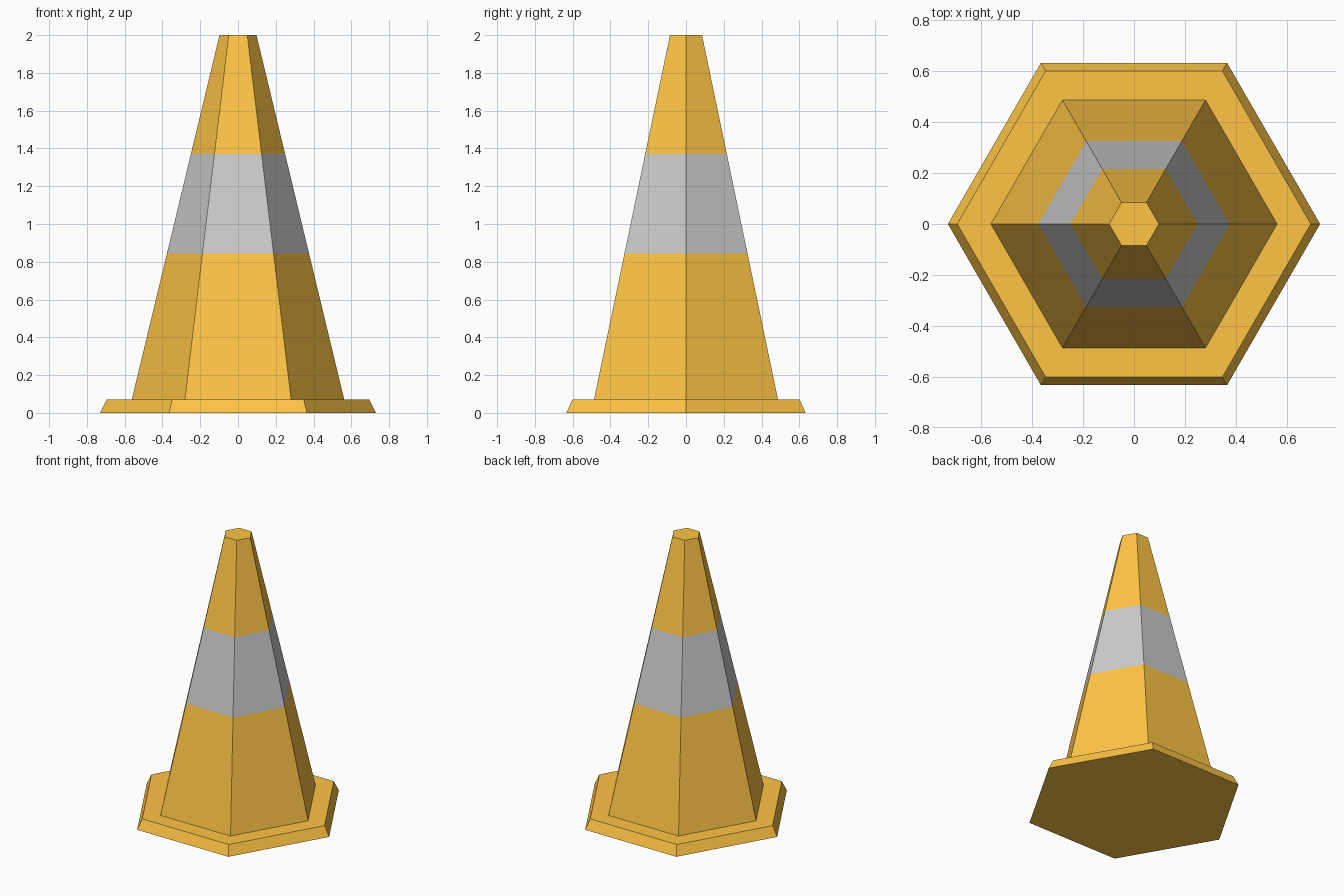
import bpy, bmesh
from math import cos, sin, pi

if "Cube" in bpy.data.objects:
    bpy.data.objects.remove(bpy.data.objects["Cube"])

SIDES = 6


def material(name, color):
    m = bpy.data.materials.new(name)
    m.diffuse_color = (*color, 1)
    m.use_nodes = True
    m.node_tree.nodes["Principled BSDF"].inputs["Base Color"].default_value = m.diffuse_color
    return m


orange = material("orange", (1.0, 0.56, 0.06))
grey = material("reflective_grey", (0.8, 0.8, 0.8))


def loft(name, profile, mats, bands):
    """Closed hexagonal solid through (radius, z) rings; bands = material index per section."""
    bm = bmesh.new()
    rings = [[bm.verts.new((r * cos(2 * pi * i / SIDES), r * sin(2 * pi * i / SIDES), z))
              for i in range(SIDES)] for r, z in profile]
    for low, high, mat in zip(rings, rings[1:], bands):
        for i in range(SIDES):
            j = (i + 1) % SIDES
            bm.faces.new((low[i], low[j], high[j], high[i])).material_index = mat
    bm.faces.new(rings[0][::-1])
    bm.faces.new(rings[-1])
    mesh = bpy.data.meshes.new(name)
    bm.to_mesh(mesh)
    bm.free()
    for m in mats:
        mesh.materials.append(m)
    obj = bpy.data.objects.new(name, mesh)
    bpy.context.collection.objects.link(obj)
    return obj


# Bevelled foot plate
loft("base", [(0.731, 0), (0.694, 0.072)], [orange], [0])

# Tapered body with a grey stripe around the middle
BOTTOM, TOP = (0.562, 0.072), (0.098, 2.0)


def on_slope(z):
    t = (z - BOTTOM[1]) / (TOP[1] - BOTTOM[1])
    return (BOTTOM[0] + t * (TOP[0] - BOTTOM[0]), z)


loft("cone_body", [BOTTOM, on_slope(0.845), on_slope(1.37), TOP], [orange, grey], [0, 1, 0])
